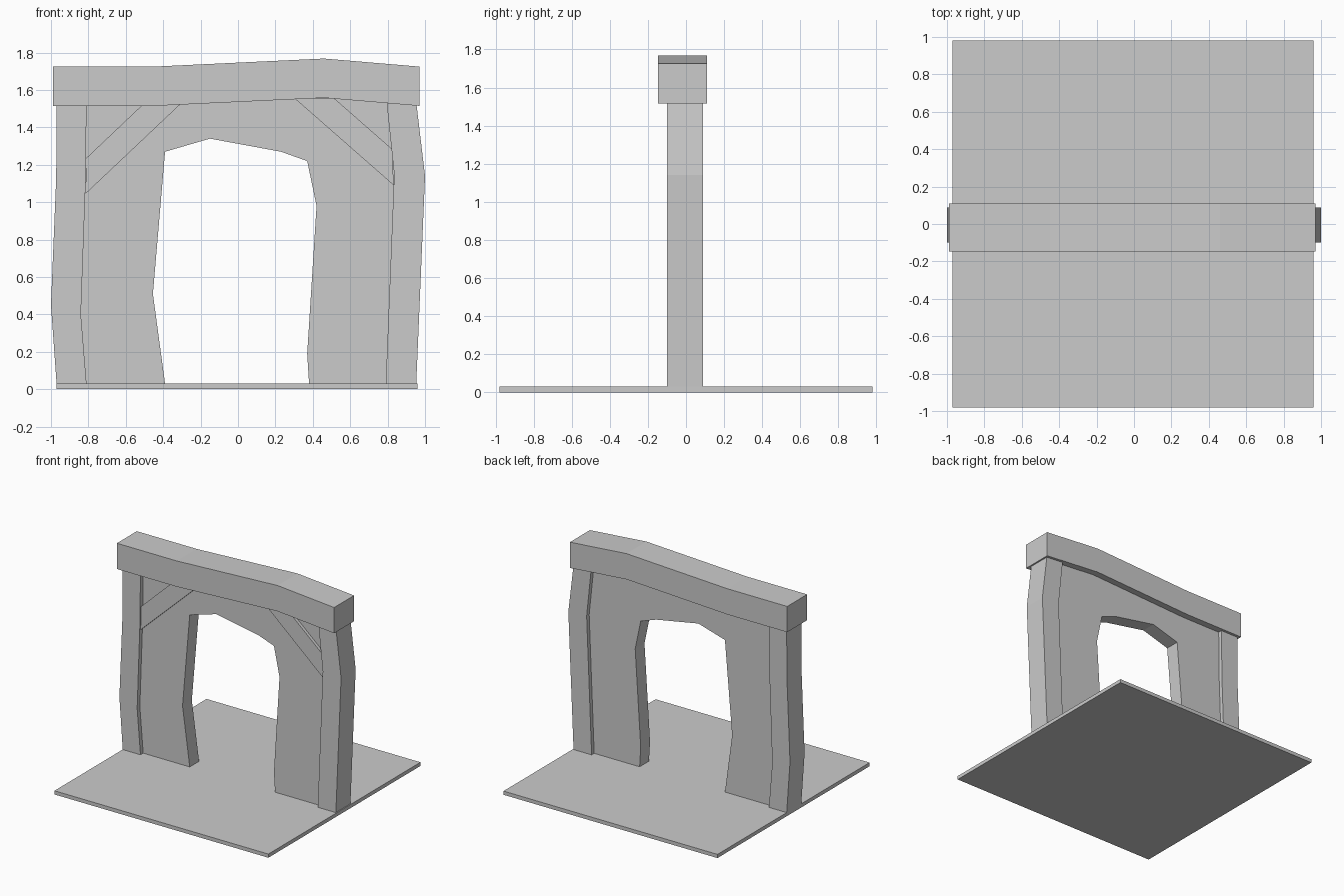
import bpy, bmesh

if "Cube" in bpy.data.objects:
    bpy.data.objects.remove(bpy.data.objects["Cube"])


def extrude_profile(name, pts, y0, y1):
    """Solid made from an (x, z) outline swept from y0 to y1."""
    bm = bmesh.new()
    face = bm.faces.new([bm.verts.new((x, y0, z)) for x, z in pts])
    ext = bmesh.ops.extrude_face_region(bm, geom=[face])
    verts = [v for v in ext["geom"] if isinstance(v, bmesh.types.BMVert)]
    bmesh.ops.translate(bm, verts=verts, vec=(0, y1 - y0, 0))
    bmesh.ops.recalc_face_normals(bm, faces=bm.faces)
    # split concave caps cleanly
    bmesh.ops.triangulate(bm, faces=[f for f in bm.faces if len(f.verts) > 4])
    mesh = bpy.data.meshes.new(name)
    bm.to_mesh(mesh)
    bm.free()
    obj = bpy.data.objects.new(name, mesh)
    bpy.context.collection.objects.link(obj)
    return obj


FLOOR = 0.03

# Floor slab
extrude_profile("floor_slab", [(-0.97, 0), (0.96, 0), (0.96, FLOOR), (-0.97, FLOOR)],
                -0.98, 0.98)

# Crooked posts: outer edge going up, then inner edge going down
left_inner = [(-0.81, 1.517), (-0.815, 1.1), (-0.84, 0.4), (-0.81, FLOOR)]
right_inner = [(0.795, 1.532), (0.835, 1.15), (0.79, FLOOR)]
extrude_profile("left_post", [(-0.97, FLOOR), (-1.0, 0.45), (-0.972, 1.13),
                              (-0.97, 1.517)] + left_inner, -0.10, 0.088)
extrude_profile("right_post", [(0.953, FLOOR), (1.0, 1.14), (0.955, 1.518)]
                + right_inner, -0.10, 0.088)

# Thinner wall with the irregular doorway cut out of its outline
doorway = [(0.38, FLOOR), (0.37, 0.19), (0.42, 0.98), (0.37, 1.22), (0.23, 1.27),
           (-0.15, 1.34), (-0.39, 1.27), (-0.455, 0.51), (-0.39, FLOOR)]
wall_top = [(-0.81, 1.517), (-0.45, 1.517), (0.45, 1.56), (0.795, 1.532)]
extrude_profile("wall", doorway + left_inner[::-1][:-1] + wall_top + right_inner[1:],
                -0.065, 0.055)

# Bent lintel beam
extrude_profile("lintel_beam", [(-0.99, 1.515), (-0.45, 1.515), (0.46, 1.558), (0.97, 1.515),
                                (0.97, 1.725), (0.46, 1.768), (-0.45, 1.725), (-0.99, 1.725)],
                -0.147, 0.11)

# Diagonal braces on the front face
extrude_profile("left_brace", [(-0.815, 1.045), (-0.31, 1.522), (-0.515, 1.517),
                               (-0.812, 1.235)], -0.09, -0.06)
extrude_profile("right_brace", [(0.833, 1.09), (0.823, 1.285), (0.515, 1.555),
                                (0.305, 1.553)], -0.09, -0.06)
